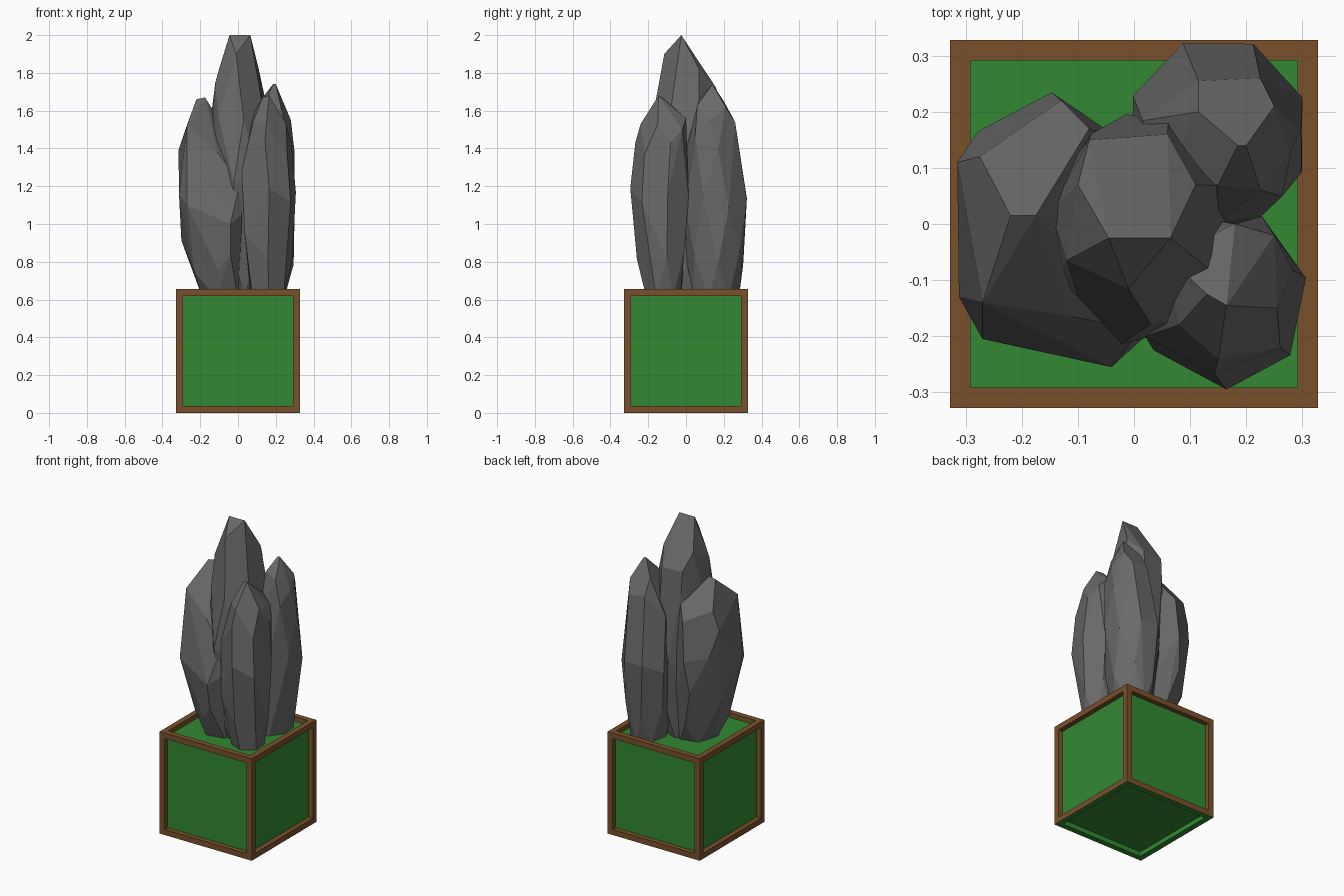
import bpy
import bmesh
from math import cos, sin, pi, radians

old = bpy.data.objects.get("Cube")
if old:
    bpy.data.objects.remove(old, do_unlink=True)


def material(name, colour):
    mat = bpy.data.materials.new(name)
    mat.use_nodes = True
    mat.diffuse_color = (*colour, 1)
    mat.node_tree.nodes["Principled BSDF"].inputs["Base Color"].default_value = (*colour, 1)
    return mat


brown = material("wood brown", (0.19, 0.082, 0.024))
green = material("leaf green", (0.032, 0.25, 0.032))
grey = material("stone grey", (0.14, 0.14, 0.14))


def finish(bm, name, *materials):
    mesh = bpy.data.meshes.new(name)
    bm.normal_update()
    bm.to_mesh(mesh)
    bm.free()
    for mat in materials:
        mesh.materials.append(mat)
    obj = bpy.data.objects.new(name, mesh)
    bpy.context.collection.objects.link(obj)
    return obj


# Planter: a cube with a flat border and recessed panel per side, underside all green
SIZE, BORDER, RECESS = 0.655, 0.036, 0.03
bm = bmesh.new()
bmesh.ops.create_cube(bm, size=SIZE)
bmesh.ops.translate(bm, verts=bm.verts, vec=(0, 0, SIZE / 2))
panels = list(bm.faces)
bm.normal_update()
bmesh.ops.inset_individual(bm, faces=panels, thickness=BORDER, use_even_offset=True)
bm.normal_update()
for panel in panels:
    inward = panel.normal * -RECESS
    bmesh.ops.inset_individual(bm, faces=[panel], thickness=0.0005)
    bmesh.ops.translate(bm, verts=panel.verts, vec=inward)
for face in bm.faces:
    underside = all(v.co.z < RECESS + 0.001 for v in face.verts)
    face.material_index = 1 if face in panels or underside else 0
finish(bm, "planter_box", brown, green)


# Rocks: faceted hulls around a few hand-placed summit points and stacked rings
def rock(name, summit, rings):
    bm = bmesh.new()
    for point in summit:
        bm.verts.new(point)
    for z, x0, x1, y0, y1, sides, turn in rings:
        for i in range(sides):
            a = radians(turn) + 2 * pi * i / sides
            bm.verts.new(((x0 + x1) / 2 + (x1 - x0) / 2 * cos(a),
                          (y0 + y1) / 2 + (y1 - y0) / 2 * sin(a),
                          z + 0.04 * sin(3 * a + turn) * (z > 0.7)))
    hull = bmesh.ops.convex_hull(bm, input=bm.verts)
    loose = {g for g in hull["geom_interior"] + hull["geom_unused"]
             if isinstance(g, bmesh.types.BMVert)}
    bmesh.ops.delete(bm, geom=list(loose), context="VERTS")
    # Merge nearly flat triangles into broad stone facets
    bmesh.ops.dissolve_limit(bm, angle_limit=radians(9), verts=bm.verts, edges=bm.edges)
    bmesh.ops.recalc_face_normals(bm, faces=bm.faces)
    return finish(bm, name, grey)


rock("tall_middle_rock",
     [(-0.045, -0.025, 2), (0.065, -0.025, 2), (-0.01, -0.115, 1.9),
      (-0.12, -0.065, 1.75), (0.11, 0.07, 1.82), (-0.1, 0.07, 1.82),
      (0.06, 0.16, 1.72), (-0.08, 0.15, 1.72), (0.14, -0.04, 1.67)],
     [(1.55, -0.15, 0.17, -0.18, 0.19, 7, 20),
      (1.2, -0.15, 0.19, -0.22, 0.2, 7, 50),
      (0.9, -0.14, 0.16, -0.19, 0.18, 6, 15),
      (0.61, -0.1, 0.12, -0.12, 0.12, 6, 40)])

rock("left_rock",
     [(-0.22, 0.015, 1.66), (-0.175, 0.015, 1.67), (-0.275, 0.12, 1.51),
      (-0.13, 0.22, 1.44), (-0.08, 0.17, 1.52), (-0.1, 0, 1.55),
      (-0.27, -0.14, 1.52), (-0.11, -0.165, 1.38), (-0.315, 0.11, 1.39),
      (-0.27, -0.205, 1.1), (-0.04, -0.255, 1), (0.01, -0.19, 1.22),
      (0.02, -0.2, 1.05), (-0.312, -0.13, 1.15), (-0.04, -0.23, 0.84)],
     [(1.2, -0.32, 0.01, -0.18, 0.235, 7, 190),
      (0.95, -0.31, 0.03, -0.2, 0.21, 6, 160),
      (0.75, -0.25, 0.04, -0.2, 0.16, 6, 30),
      (0.61, -0.19, 0.04, -0.16, 0.12, 6, 10)])

rock("back_rock",
     [(0.185, 0.14, 1.74), (0.2, 0.14, 1.74), (0.115, 0.2, 1.65),
      (0.115, 0.255, 1.55), (0.225, 0.26, 1.54), (0.25, 0.21, 1.62),
      (0.15, 0.07, 1.66), (0.225, 0.06, 1.63), (0.28, 0.13, 1.55)],
     [(1.43, 0.01, 0.3, 0, 0.29, 7, 10),
      (1.12, -0.015, 0.312, -0.015, 0.335, 8, 22),
      (0.82, 0.01, 0.295, 0, 0.31, 7, 5),
      (0.61, 0.05, 0.25, 0.03, 0.28, 7, 35)])

rock("front_rock",
     [(0.13, -0.125, 1.67), (0.165, -0.145, 1.68), (0.18, 0, 1.56),
      (0.25, -0.02, 1.5), (0.255, -0.15, 1.53), (0.15, -0.24, 1.53),
      (0.08, -0.18, 1.54), (0.06, -0.06, 1.55), (0.02, -0.2, 1.28),
      (0.035, -0.225, 0.95)],
     [(1.4, 0.04, 0.29, -0.27, 0.01, 6, 20),
      (1.15, 0.02, 0.31, -0.295, 0.03, 7, 270),
      (0.85, 0.04, 0.29, -0.26, 0.01, 7, 10),
      (0.61, 0.06, 0.25, -0.21, -0.03, 6, 35)])
